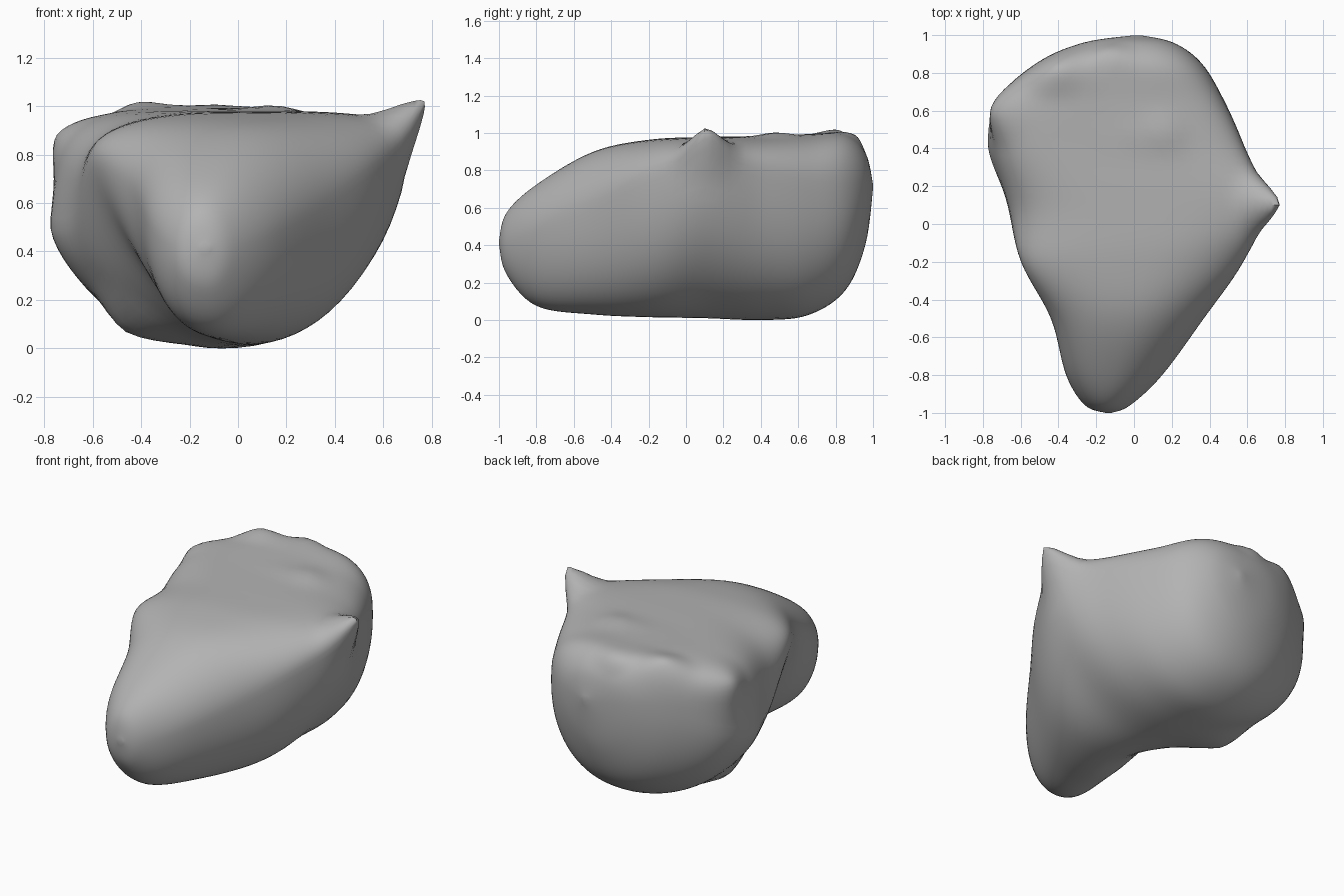
import bpy
import bmesh
from math import cos, sin, tau
from mathutils import Vector

default = bpy.data.objects.get("Cube")
if default:
    bpy.data.objects.remove(default, do_unlink=True)

AROUND = 72
STEPS = 7

# Cross-sections from the nose to the back: extents, heights of the widest
# points, keel position, and how square each corner is.
SECTIONS = {
    "y":          [-1, -.96, -.8, -.5, -.2, .1, .4, .65, .85, .96, 1],
    "left":       [-.15, -.26, -.36, -.44, -.6, -.67, -.75, -.73, -.52, -.27, .01],
    "right":      [-.12, -.02, .15, .37, .58, .7, .59, .48, .36, .21, .03],
    "left_z":     [.42, .42, .5, .65, .78, .56, .53, .6, .7, .72, .72],
    "right_z":    [.42, .42, .48, .6, .75, .84, .77, .7, .68, .71, .72],
    "keel":       [-.14, -.13, -.1, -.03, .02, 0, -.08, -.08, -.06, -.03, .02],
    "bottom":     [.41, .25, .08, .035, .02, .015, .005, .03, .16, .41, .71],
    "top":        [.43, .58, .73, .905, .97, .985, .99, 1, 1, .9, .73],
    "top_left":   [2, 2, 2.2, 2.4, 2.5, 3.3, 4, 3.8, 3.3, 2.5, 2],
    "top_right":  [2, 2, 2, 2.1, 2.5, 3.4, 3.2, 3, 2.8, 2.5, 2],
    "low_left":   [2, 2.2, 2.2, 1.9, 1.45, 1.75, 1.8, 1.9, 2, 2, 2],
    "low_right":  [2, 2, 2, 2.2, 2.15, 1.85, 2.25, 2.3, 2.2, 2, 2],
}

# Local pulls: centre, shift, radius
PULLS = [
    ((.69, .11, .91), (.09, 0, .13), .18),
    ((-.71, .6, .87), (-.05, 0, .02), .2),
    ((-.75, .4, .5), (-.03, 0, 0), .25),
    ((-.42, .82, .97), (0, 0, .05), .18),
    ((-.12, .88, .98), (0, .02, .03), .12),
    ((.15, .48, .99), (0, 0, .03), .15),
    ((-.41, .24, .1), (-.07, 0, -.05), .26),
]


def smooth_value(values, t):
    """Catmull-Rom interpolation through a list."""
    last = len(values) - 1
    i = min(int(t), last - 1)
    f = t - i
    a, b, c, d = (values[max(0, min(last, i + k))] for k in (-1, 0, 1, 2))
    m, n = (c - a) / 2, (d - b) / 2
    return b + m * f + (3 * (c - b) - 2 * m - n) * f ** 2 + (2 * (b - c) + m + n) * f ** 3


def section_point(s, angle):
    """Point on a section made of four superellipse quarters."""
    c, d = cos(angle), sin(angle)
    side = "right" if c >= 0 else "left"
    level = "top" if d >= 0 else "low"
    power = 2 / s[level + "_" + side]
    middle = (s["left"] + s["right"]) / 2 if d >= 0 else s["keel"]
    edge_z = s[side + "_z"]
    pole_z = s["top"] if d >= 0 else s["bottom"]
    x = middle + (s[side] - middle) * abs(c) ** power
    z = edge_z + (pole_z - edge_z) * abs(d) ** power
    return Vector((x, s["y"], z))


def pull(point):
    result = point.copy()
    for centre, shift, radius in PULLS:
        near = max(0, 1 - (point - Vector(centre)).length / radius)
        result += Vector(shift) * near ** 1.2
    return result


# Loft the boulder
bm = bmesh.new()
rings = []
count = (len(SECTIONS["y"]) - 1) * STEPS
for step in range(count + 1):
    section = {name: smooth_value(v, step / STEPS) for name, v in SECTIONS.items()}
    rings.append([bm.verts.new(pull(section_point(section, tau * k / AROUND)))
                  for k in range(AROUND)])
for near, far in zip(rings, rings[1:]):
    for k in range(AROUND):
        n = (k + 1) % AROUND
        bm.faces.new((near[k], near[n], far[n], far[k]))
bm.faces.new(reversed(rings[0]))
bm.faces.new(rings[-1])

# Soften everything except the spike
for _ in range(2):
    bmesh.ops.smooth_vert(bm, verts=[v for v in bm.verts if v.co.x < .66],
                          factor=.4, use_axis_x=True, use_axis_y=True, use_axis_z=True)
bmesh.ops.recalc_face_normals(bm, faces=bm.faces)

# Rest on the ground
lowest = min(v.co.z for v in bm.verts)
bmesh.ops.translate(bm, verts=bm.verts, vec=(0, 0, -lowest))

mesh = bpy.data.meshes.new("boulder")
bm.to_mesh(mesh)
bm.free()
boulder = bpy.data.objects.new("boulder", mesh)
bpy.context.collection.objects.link(boulder)

# Stone colour
stone = bpy.data.materials.new("stone grey")
stone.use_nodes = True
colour = (.45, .45, .45, 1)
stone.diffuse_color = colour
stone.node_tree.nodes["Principled BSDF"].inputs["Base Color"].default_value = colour
mesh.materials.append(stone)

bpy.context.view_layer.objects.active = boulder
boulder.select_set(True)
bpy.ops.object.shade_smooth_by_angle(angle=.7)
